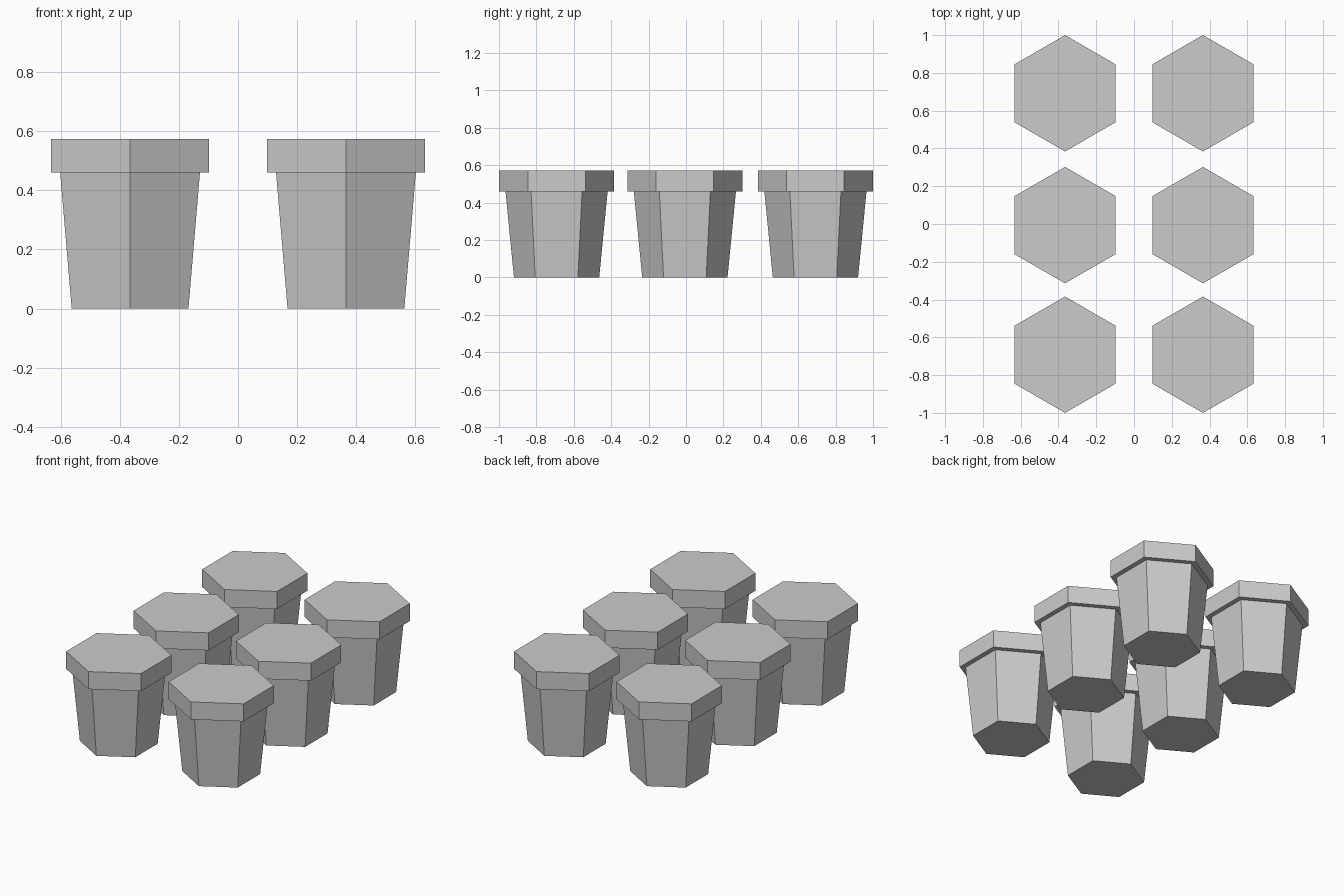
import bpy
import bmesh
from math import cos, sin, pi

cube = bpy.data.objects.get("Cube")
if cube:
    bpy.data.objects.remove(cube, do_unlink=True)

# Single plain grey
grey = bpy.data.materials.new("plain grey")
grey.use_nodes = True
colour = (0.6, 0.6, 0.6, 1)
grey.diffuse_color = colour
grey.node_tree.nodes["Principled BSDF"].inputs["Base Color"].default_value = colour

SIDES = 6
# (radius, height): base, body top, rim underside, rim top
PROFILE = [(0.228, 0), (0.273, 0.46), (0.308, 0.46), (0.308, 0.573)]


def pot_mesh():
    """Six-sided tapered pot with a wider rim, closed at both ends."""
    bm = bmesh.new()
    rings = []
    for radius, z in PROFILE:
        angles = [pi / 2 + 2 * pi * i / SIDES for i in range(SIDES)]
        rings.append([bm.verts.new((radius * cos(a), radius * sin(a), z))
                      for a in angles])
    for low, high in zip(rings, rings[1:]):
        for i in range(SIDES):
            j = (i + 1) % SIDES
            bm.faces.new((low[i], low[j], high[j], high[i]))
    bm.faces.new(rings[0][::-1])
    bm.faces.new(rings[-1])
    bmesh.ops.recalc_face_normals(bm, faces=bm.faces)
    mesh = bpy.data.meshes.new("hexagonal_pot")
    bm.to_mesh(mesh)
    bm.free()
    mesh.materials.append(grey)
    return mesh


# Two columns of three pots sharing one mesh
mesh = pot_mesh()
for side, x in (("right", -0.365), ("left", 0.365)):
    for row, y in (("front", -0.692), ("middle", -0.006), ("back", 0.692)):
        pot = bpy.data.objects.new(f"pot_{row}_{side}", mesh)
        pot.location = (x, y, 0)
        bpy.context.collection.objects.link(pot)
